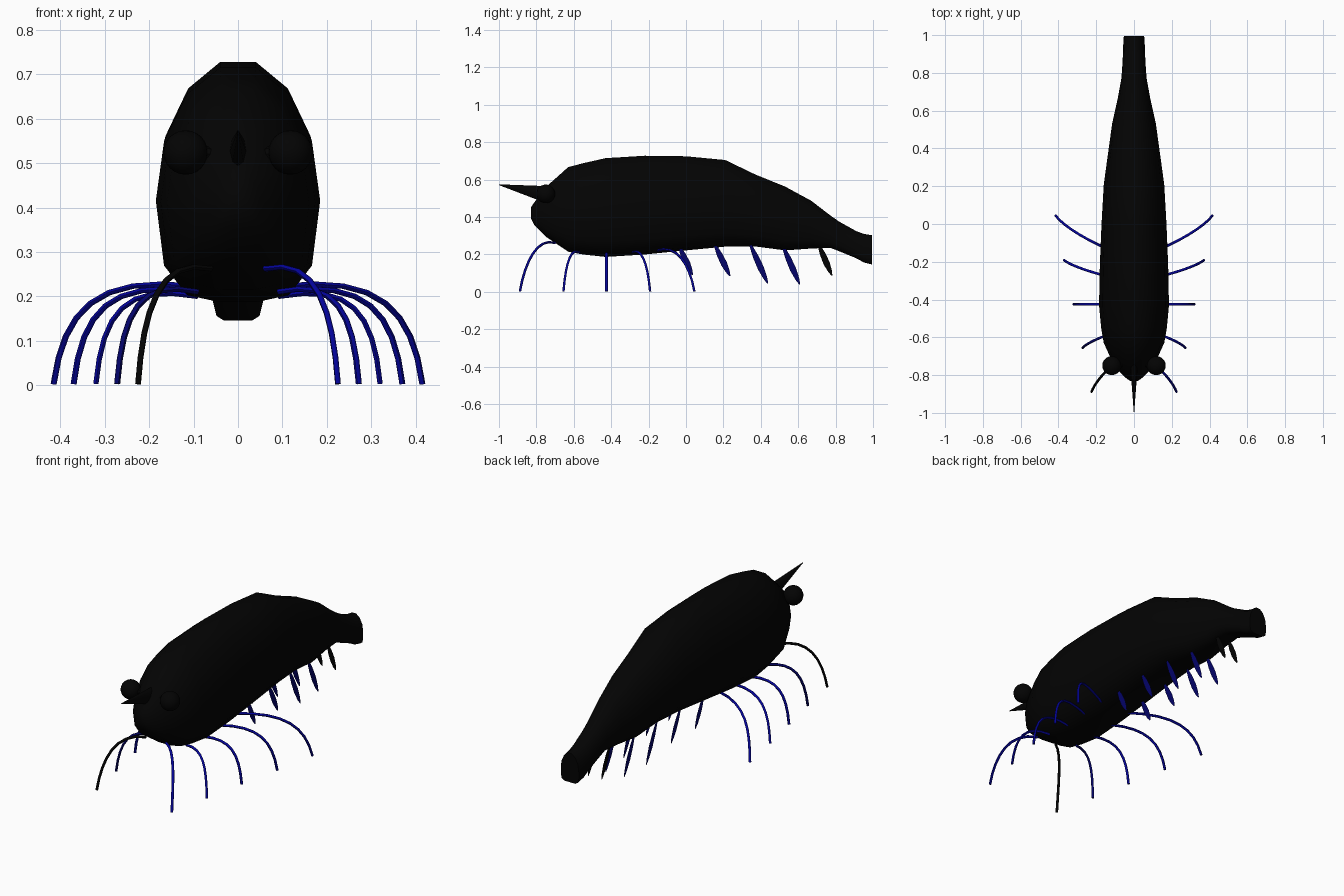
import bpy, bmesh, math
from mathutils import Vector, Matrix

if "Cube" in bpy.data.objects:
    bpy.data.objects.remove(bpy.data.objects["Cube"])


def material(name, rgb):
    m = bpy.data.materials.new(name)
    m.use_nodes = True
    m.diffuse_color = (*rgb, 1)
    m.node_tree.nodes["Principled BSDF"].inputs["Base Color"].default_value = (*rgb, 1)
    return m


black = material("shell black", (0.001, 0.001, 0.001))
blue = material("leg blue", (0.001, 0.001, 0.32))
navy = material("dark navy", (0.001, 0.001, 0.14))


def add(name, bm, mat, smooth=True):
    bmesh.ops.recalc_face_normals(bm, faces=bm.faces)
    me = bpy.data.meshes.new(name)
    for f in bm.faces:
        f.smooth = smooth
    bm.to_mesh(me)
    bm.free()
    me.materials.append(mat)
    ob = bpy.data.objects.new(name, me)
    bpy.context.collection.objects.link(ob)
    return ob


def shade(ob, angle):
    bpy.ops.object.select_all(action='DESELECT')
    ob.select_set(True)
    bpy.context.view_layer.objects.active = ob
    bpy.ops.object.shade_smooth_by_angle(angle=math.radians(angle))


# Body: rings with an arched back and a flatter belly (y, top, bottom, half width)
stations = [(-0.83, .45, .395, .022), (-0.81, .48, .355, .05), (-0.75, .56, .295, .105),
            (-0.63, .667, .215, .16), (-0.55, .688, .2, .174), (-0.43, .715, .187, .185),
            (-0.22, .728, .2, .181), (0, .725, .222, .172), (.21, .705, .242, .16),
            (.37, .628, .243, .138), (.53, .563, .222, .116), (.67, .487, .232, .085),
            (.77, .41, .236, .067), (.82, .375, .217, .063), (.91, .325, .18, .058),
            (.95, .31, .158, .057), (.995, .303, .146, .054)]
back = [(.22, 1), (.62, .8), (.9, .445), (1, 0)]
belly = [(.9, .64), (.62, .93), (.22, 1)]
tail_belly = [(1, .5), (.9, .85), (.6, 1)]


def ring(y, top, low, w):
    mid = low + (top - low) * .433
    t = min(max((y - .6) / .3, 0), 1)
    half = [(x * w, mid + (top - mid) * h) for x, h in back]
    for (x, h), (tx, th) in zip(belly, tail_belly):
        half.append(((x + (tx - x) * t) * w, mid - (mid - low) * (h + (th - h) * t)))
    return [(x, y, z) for x, z in half] + [(-x, y, z) for x, z in reversed(half)]


bm = bmesh.new()
rings = [[bm.verts.new(p) for p in ring(*s)] for s in stations]
for a, b in zip(rings, rings[1:]):
    for i in range(len(a)):
        j = (i + 1) % len(a)
        bm.faces.new((a[i], a[j], b[j], b[i]))
bm.faces.new(rings[0])
bm.faces.new(rings[-1])
shade(add("body", bm, black), 60)


# Tapered spike or stalk between two points
def cone(name, start, end, r1, r2, flat, mat):
    start, end = Vector(start), Vector(end)
    d = end - start
    bm = bmesh.new()
    bmesh.ops.create_cone(bm, cap_ends=True, segments=8, radius1=r1, radius2=r2, depth=d.length)
    bmesh.ops.scale(bm, vec=(flat, 1, 1), verts=bm.verts)
    turn = d.to_track_quat('Z', 'Y').to_matrix().to_4x4()
    bmesh.ops.transform(bm, matrix=Matrix.Translation((start + end) / 2) @ turn, verts=bm.verts)
    shade(add(name, bm, mat), 40)


cone("rostrum", (0, -.74, .52), (0, -1, .573), .046, .002, .45, black)


# Walking leg: a thin arched tube
def leg(name, root, foot, mat):
    r, f = Vector(root), Vector(foot)
    cu = bpy.data.curves.new(name, 'CURVE')
    cu.dimensions = '3D'
    cu.bevel_depth = .0068
    cu.bevel_resolution = 1
    cu.resolution_u = 8
    cu.use_fill_caps = True
    sp = cu.splines.new('BEZIER')
    sp.bezier_points.add(1)
    p, q = sp.bezier_points
    for k in (p, q):
        k.handle_left_type = k.handle_right_type = 'FREE'
    p.co = p.handle_left = r
    p.handle_right = (r.x + (f.x - r.x) * .72, r.y + (f.y - r.y) * .5, r.z + .03)
    q.co = q.handle_right = f
    q.handle_left = (f.x - (f.x - r.x) * .07, f.y - (f.y - r.y) * .15, .165)
    cu.materials.append(mat)
    ob = bpy.data.objects.new(name, cu)
    bpy.context.collection.objects.link(ob)
    bpy.ops.object.select_all(action='DESELECT')
    ob.select_set(True)
    bpy.context.view_layer.objects.active = ob
    bpy.ops.object.convert(target='MESH')
    shade(bpy.context.object, 60)


# Swimmeret: a flat leaf hanging below the abdomen
def leaf(name, x, y0, z0, y1, z1, mat):
    a, b = Vector((x, y0, z0)), Vector((x, y1, z1))
    d = b - a
    side = Vector((0, -d.z, d.y)).normalized()
    outline = [(0, .007), (.3, .015), (.6, .017), (.85, .011), (1, .003)]
    pts = [a + d * t + side * w for t, w in outline]
    pts += [a + d * t - side * w for t, w in reversed(outline)]
    bm = bmesh.new()
    bm.faces.new([bm.verts.new(p) for p in pts])
    add(name, bm, mat, False)


# root x, y, z, foot x, y
legs = [(.06, -.70, .262, .225, -.888), (.09, -.57, .21, .272, -.655),
        (.09, -.425, .2, .32, -.425), (.09, -.29, .21, .37, -.192),
        (.09, -.155, .222, .415, .045)]
# x, root y, z, tip y, z
leaves = [(.08, -.035, .24, .035, .09), (.075, .155, .25, .235, .085),
          (.068, .345, .25, .437, .045), (.055, .52, .24, .608, .04),
          (.04, .71, .25, .78, .088)]

for side, word in ((1, "left"), (-1, "right")):
    # Eyes on short stalks
    bm = bmesh.new()
    bmesh.ops.create_uvsphere(bm, u_segments=20, v_segments=12, radius=.05)
    bmesh.ops.translate(bm, vec=(side * .118, -.75, .524), verts=bm.verts)
    add(word + "_eye", bm, black)
    cone(word + "_eye_stalk", (side * .062, -.74, .52), (side * .1, -.75, .524), .016, .02, 1, black)

    # The front right leg is black and the one behind it is darker
    leg_colours = [blue] * 5 if side > 0 else [black, navy] + [blue] * 3
    for i, ((x, y, z, fx, fy), mat) in enumerate(zip(legs, leg_colours)):
        leg(f"{word}_leg_{i + 1}", (side * x, y, z), (side * fx, fy, .003), mat)

    # The last pair of swimmerets is black
    for i, (x, y0, z0, y1, z1) in enumerate(leaves):
        mat = black if i == len(leaves) - 1 else navy
        leaf(f"{word}_swimmeret_{i + 1}", side * x, y0, z0, y1, z1, mat)
